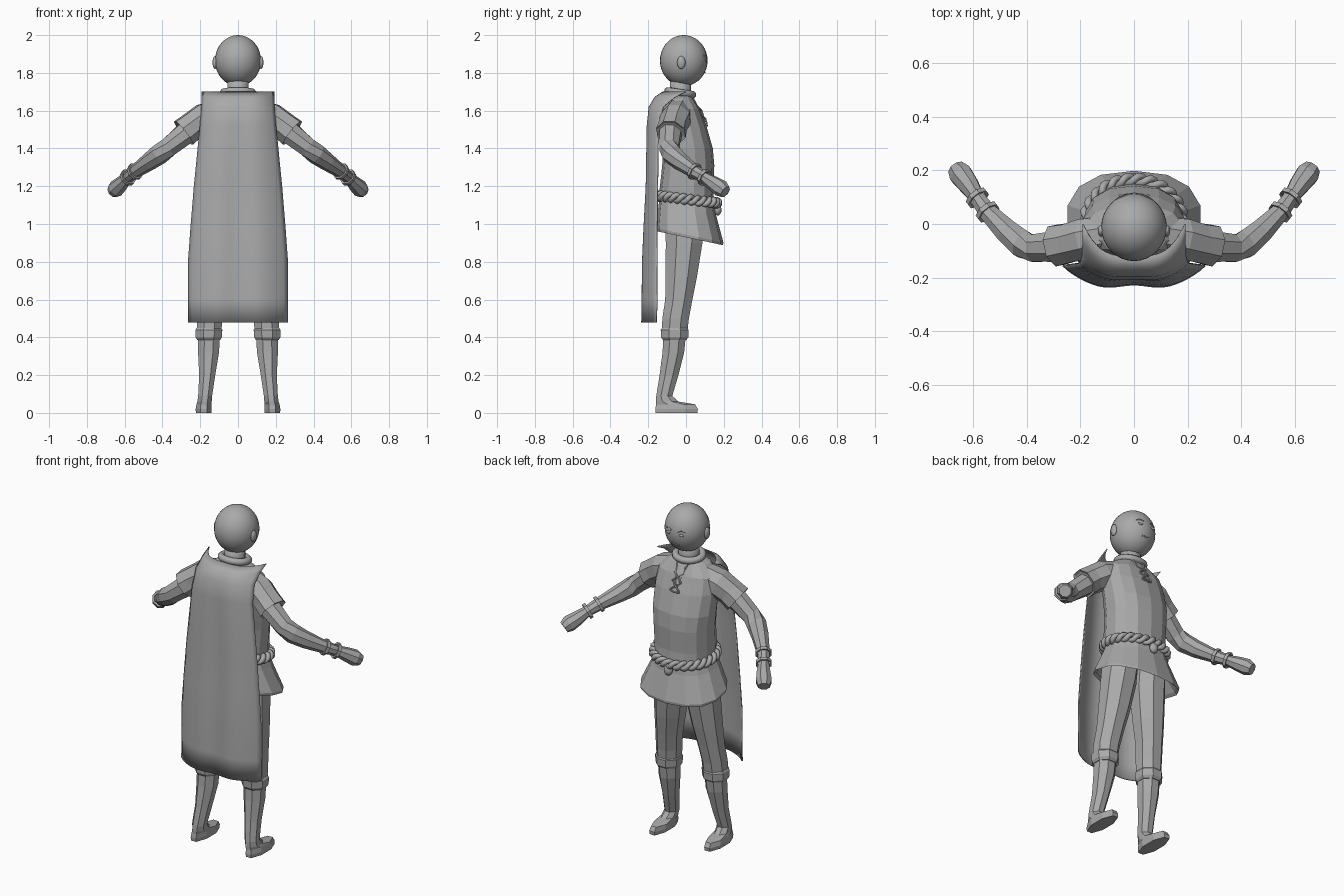
import bpy, bmesh, math
from mathutils import Vector

if "Cube" in bpy.data.objects:
    bpy.data.objects.remove(bpy.data.objects["Cube"])

grey = bpy.data.materials.new("plain grey")
grey.diffuse_color = (0.4, 0.4, 0.4, 1)
grey.use_nodes = True
grey.node_tree.nodes["Principled BSDF"].inputs["Base Color"].default_value = grey.diffuse_color


def finish(name, bm, smooth=False):
    bmesh.ops.recalc_face_normals(bm, faces=bm.faces)
    me = bpy.data.meshes.new(name)
    bm.to_mesh(me)
    bm.free()
    me.materials.append(grey)
    for p in me.polygons:
        p.use_smooth = smooth
    ob = bpy.data.objects.new(name, me)
    bpy.context.collection.objects.link(ob)
    return ob


def skin(name, rings, smooth=False, loop=False, mirror=False):
    """Join rings of points into a closed surface, optionally mirrored in x."""
    bm = bmesh.new()
    for s in ((1, -1) if mirror else (1,)):
        vs = [[bm.verts.new((p[0] * s, p[1], p[2])) for p in r] for r in rings]
        n = len(vs[0])
        for a, b in zip(vs, vs[1:] + vs[:1] if loop else vs[1:]):
            for i in range(n):
                j = (i + 1) % n
                bm.faces.new((a[i], a[j], b[j], b[i]))
        if not loop:
            bm.faces.new(vs[0])
            bm.faces.new(vs[-1])
    return finish(name, bm, smooth)


def flat_ring(z, cx, cy, rx, ry, n=8, slope=0.0, power=1.0):
    pts = []
    for i in range(n):
        a = 2 * math.pi * (i + 0.5) / n
        c, s = math.cos(a), math.sin(a)
        y = cy + ry * math.copysign(abs(s) ** power, s)
        pts.append((cx + rx * math.copysign(abs(c) ** power, c), y, z + slope * (y - cy)))
    return pts


def tube_rings(path, radii, n=8, loop=False):
    pts = [Vector(p) for p in path]
    m, out = len(pts), []
    for i, p in enumerate(pts):
        a = pts[(i - 1) % m] if loop else pts[max(i - 1, 0)]
        b = pts[(i + 1) % m] if loop else pts[min(i + 1, m - 1)]
        t = (b - a).normalized()
        ref = Vector((0, 0, 1)) if abs(t.z) < 0.9 else Vector((0, 1, 0))
        u = t.cross(ref).normalized()
        w = u.cross(t)
        r = radii[i] if isinstance(radii, (list, tuple)) else radii
        out.append([p + r * (math.cos(k) * u + math.sin(k) * w)
                    for k in (2 * math.pi * (j + 0.5) / n for j in range(n))])
    return out


def ball(name, centre, size, mirror=False, seg=16, rows=10):
    bm = bmesh.new()
    for s in ((1, -1) if mirror else (1,)):
        vs = bmesh.ops.create_uvsphere(bm, u_segments=seg, v_segments=rows, radius=1)["verts"]
        for v in vs:
            v.co = Vector((s * centre[0] + v.co.x * size[0],
                           centre[1] + v.co.y * size[1], centre[2] + v.co.z * size[2]))
    return finish(name, bm, True)


# Head, ears and neck
HC, HR = Vector((0, -0.012, 1.865)), Vector((0.122, 0.126, 0.135))
ball("head", HC, HR, seg=32, rows=20)
ball("ears", (0.122, -0.025, 1.855), (0.013, 0.022, 0.034), True)
skin("neck", [flat_ring(z, 0, -0.03, 0.058, 0.058, 12) for z in (1.62, 1.78)], True)


# Face details lying on the head
def on_head(x, z, lift=0.0):
    k = max(0, 1 - ((x - HC.x) / HR.x) ** 2 - ((z - HC.z) / HR.z) ** 2)
    return Vector((x, HC.y + HR.y * math.sqrt(k) + lift, z))


ball("eyes", on_head(0.042, 1.868), (0.016, 0.006, 0.008), True, 12, 8)
skin("eyebrows", tube_rings([on_head(x, z) for x, z in ((0.022, 1.888), (0.042, 1.896), (0.064, 1.889))],
                            0.004, 5), mirror=True)
skin("mouth", tube_rings([on_head(x, 1.803) for x in (-0.025, 0, 0.025)], 0.004, 5))

# Tunic body with a flared skirt, open underneath
tunic = [(1.69, -0.03, 0.065, 0.055, 0), (1.665, -0.04, 0.12, 0.08, 0),
         (1.61, -0.025, 0.18, 0.098, 0), (1.52, -0.01, 0.19, 0.118, 0),
         (1.40, 0.01, 0.185, 0.132, 0), (1.31, 0.012, 0.175, 0.138, 0),
         (1.18, 0.002, 0.172, 0.142, 0), (1.125, 0.005, 0.168, 0.145, -0.1),
         (1.07, 0.005, 0.19, 0.152, -0.1), (0.94, 0.02, 0.252, 0.178, -0.21),
         (0.925, 0.02, 0.25, 0.176, -0.21), (0.94, 0.02, 0.235, 0.16, -0.21),
         (1.03, 0.005, 0.185, 0.14, -0.1)]
skin("tunic", [flat_ring(z, 0, cy, rx, ry, 14, sl, 0.85) for z, cy, rx, ry, sl in tunic])

# Rolled collar
collar = []
for i in range(28):
    a = 2 * math.pi * i / 28
    collar.append((0.078 * math.cos(a), -0.03 + 0.065 * math.sin(a), 1.695 - 0.01 * math.sin(a)))
skin("collar", tube_rings(collar, 0.02, 8, True), True, True)

# Crossed chest laces and the neck slit edges
for k, z in enumerate((1.62, 1.575)):
    y0, y1 = 0.062 + 0.022 * k, 0.09 + 0.02 * k
    skin("lace_%d" % k, tube_rings([(0.03, y0, z), (0, (y0 + y1) / 2 + 0.006, z - 0.02),
                                    (-0.03, y1, z - 0.045)], 0.005, 6), mirror=True)
skin("lower_lace", tube_rings([(-0.03, 0.107, 1.525), (0, 0.113, 1.52), (0.03, 0.107, 1.525)], 0.005, 6))
skin("neck_slit", tube_rings([(0.035, 0.035, 1.67), (0.004, 0.1, 1.54)], 0.006, 6), mirror=True)

# Twisted rope belt
for k in range(2):
    strand, steps = [], 192
    for i in range(steps):
        a = 2 * math.pi * i / steps
        tw = 13 * a + math.pi * k
        off = 0.013 * math.cos(tw)
        s = math.sin(a)
        strand.append(((0.178 + off) * math.cos(a), 0.008 + (0.157 + off) * s,
                       1.13 - 0.018 * s + 0.016 * math.sin(tw)))
    skin("rope_belt_strand_%d" % k, tube_rings(strand, 0.015, 6, True), True, True)
ball("belt_knot", (0, 0.168, 1.075), (0.026, 0.02, 0.03))

# Arms with mitten hands
arm = [((0.12, -0.05, 1.58), 0.065), ((0.26, -0.08, 1.495), 0.064), ((0.37, -0.09, 1.405), 0.055),
       ((0.415, -0.075, 1.37), 0.055), ((0.47, -0.03, 1.33), 0.048), ((0.545, 0.045, 1.278), 0.036),
       ((0.585, 0.1, 1.245), 0.03), ((0.615, 0.145, 1.215), 0.04), ((0.645, 0.185, 1.188), 0.046),
       ((0.662, 0.208, 1.17), 0.034)]
skin("arms", tube_rings([p for p, r in arm], [r for p, r in arm]), mirror=True)

# Flared sleeves
sleeve = [((0.10, -0.04, 1.59), 0.075), ((0.18, -0.055, 1.56), 0.083), ((0.24, -0.07, 1.52), 0.078),
          ((0.288, -0.08, 1.482), 0.082), ((0.283, -0.08, 1.486), 0.068)]
rings = tube_rings([p for p, r in sleeve[:4]], [r for p, r in sleeve[:4]])
rings.append([Vector(sleeve[4][0]) + (q - Vector(sleeve[3][0])) * 0.82 for q in rings[3]])
skin("sleeves", rings, mirror=True)

# Wrist bands
for k, (c, r) in enumerate((((0.545, 0.045, 1.278), 0.047), ((0.583, 0.097, 1.247), 0.046))):
    c, d = Vector(c), Vector((0.55, 0.7, -0.46)).normalized()
    outer = tube_rings([c - d * 0.009, c + d * 0.009], r, 8)
    inner = tube_rings([c + d * 0.009, c - d * 0.009], r, 8)[::-1]
    inner = [[c + (q - c) * 0.75 for q in ring] for ring in outer[::-1]]
    skin("wrist_band_%d" % k, outer + inner, loop=True, mirror=True)

# Trouser legs
thigh = [(1.04, 0.095, 0.0, 0.095, 0.12), (0.90, 0.102, -0.01, 0.1, 0.105), (0.72, 0.122, -0.025, 0.088, 0.09),
         (0.60, 0.138, -0.038, 0.077, 0.078), (0.50, 0.15, -0.055, 0.073, 0.076), (0.43, 0.153, -0.06, 0.07, 0.073)]
skin("trousers", [flat_ring(*t) for t in thigh], mirror=True)

# Knee cuffs
cuff = [(0.45, 0.154, -0.06, 0.07, 0.072), (0.44, 0.154, -0.06, 0.077, 0.08),
        (0.4, 0.155, -0.06, 0.075, 0.078), (0.385, 0.155, -0.06, 0.065, 0.066)]
skin("knee_cuffs", [flat_ring(*t) for t in cuff], mirror=True)

# Lower legs and feet
shin = [(0.41, 0.154, -0.06, 0.063, 0.064), (0.32, 0.156, -0.067, 0.06, 0.062),
        (0.20, 0.163, -0.09, 0.046, 0.054), (0.09, 0.174, -0.115, 0.04, 0.046),
        (0.06, 0.177, -0.1, 0.041, 0.064), (0.045, 0.18, -0.055, 0.043, 0.112),
        (0.02, 0.182, -0.05, 0.046, 0.122), (0.0, 0.182, -0.05, 0.044, 0.12)]
skin("lower_legs_and_feet", [flat_ring(*t) for t in shin], mirror=True)

# Cape: rows of (height, half width, edge y, middle y)
rows = [(1.70, 0.19, 0.0, -0.12), (1.67, 0.19, -0.06, -0.165), (1.62, 0.192, -0.12, -0.195),
        (1.52, 0.2, -0.145, -0.205), (1.2, 0.232, -0.15, -0.208), (0.98, 0.25, -0.152, -0.22),
        (0.8, 0.263, -0.153, -0.228), (0.6, 0.264, -0.154, -0.23), (0.478, 0.264, -0.155, -0.232)]
bm, N = bmesh.new(), 24
grid = []
for z, w, ye, ym in rows:
    fold = 0.006 * min(1, (1.7 - z) * 2)
    line = []
    for i in range(N + 1):
        u = 2 * i / N - 1
        y = ye + (ym - ye) * (1 - abs(u) ** 3.5) + fold * math.cos(u * 7) * (1 - u * u)
        line.append(bm.verts.new((u * w, y, z)))
    grid.append(line)
for a, b in zip(grid, grid[1:]):
    for i in range(N):
        bm.faces.new((a[i], a[i + 1], b[i + 1], b[i]))
cape = finish("cape", bm, True)
mod = cape.modifiers.new("thickness", "SOLIDIFY")
mod.thickness = 0.006
mod.offset = 0
